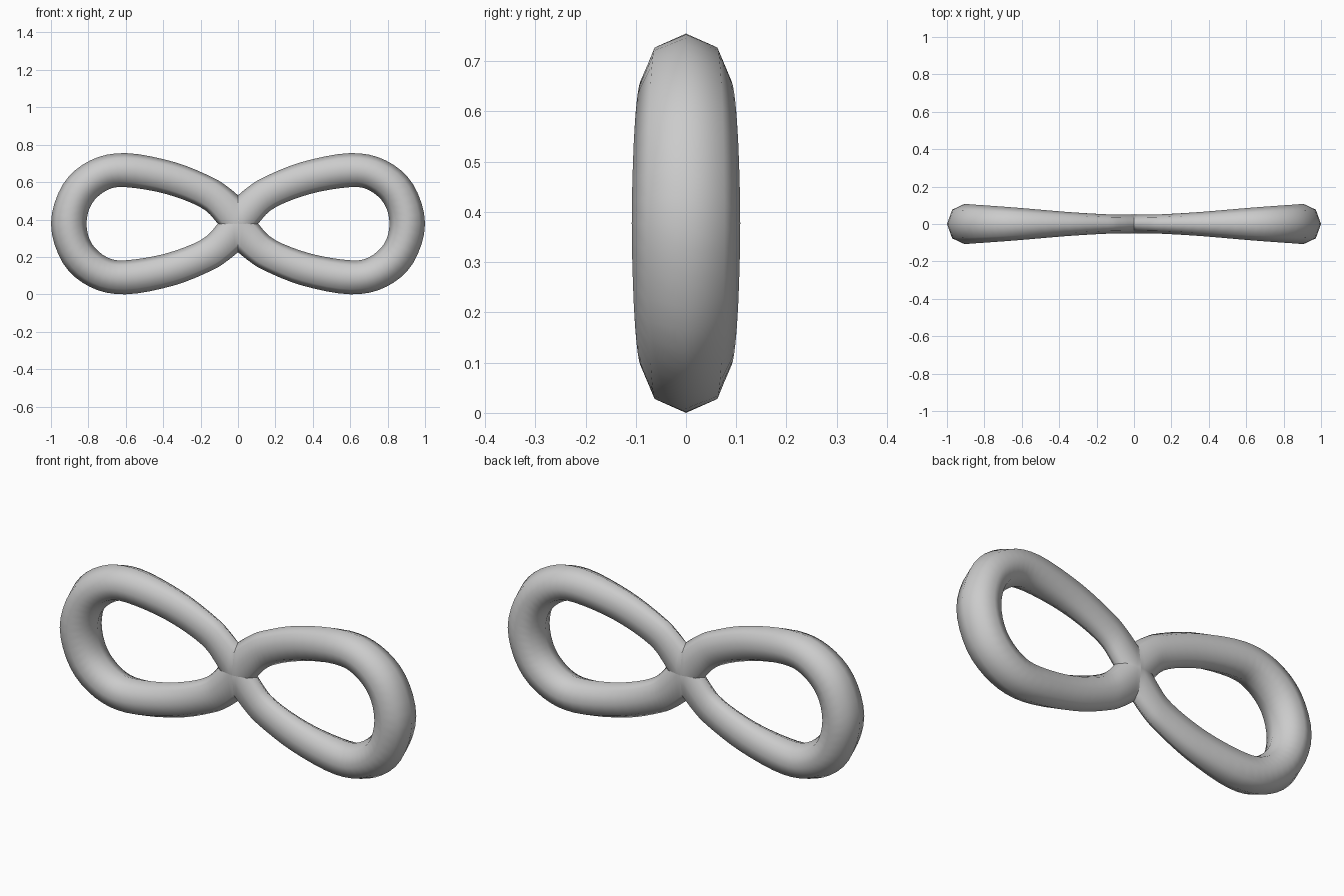
import bpy, bmesh, math
from mathutils import Vector

if "Cube" in bpy.data.objects:
    bpy.data.objects.remove(bpy.data.objects["Cube"])

MID = 0.3775   # height of the horizontal symmetry plane
SIDES = 8
STEPS = 4

# stations of the upper strand: outer x, outer z, inner x, inner z, half depth in y
upper = [
    (0.00, 0.530, 0.00, 0.228, 0.050),
    (0.06, 0.578, 0.11, 0.380, 0.051),
    (0.14, 0.627, 0.20, 0.465, 0.053),
    (0.34, 0.707, 0.39, 0.538, 0.065),
    (0.60, 0.755, 0.60, 0.573, 0.085),
    (0.79, 0.716, 0.70, 0.557, 0.096),
    (0.935, 0.590, 0.782, 0.484, 0.104),
    (1.00, MID, 0.81, MID, 0.108),
]
lower = [(a, 2 * MID - b, c, 2 * MID - d, e) for a, b, c, d, e in reversed(upper[:-1])]
stations = [Vector(s) for s in upper + lower]


def spline(pts, steps):
    """Catmull-Rom through the stations."""
    out = []
    for i in range(len(pts) - 1):
        p1, p2 = pts[i], pts[i + 1]
        p0 = pts[i - 1] if i else p1 * 2 - p2
        p3 = pts[i + 2] if i + 2 < len(pts) else p2 * 2 - p1
        for k in range(steps):
            t = k / steps
            out.append(0.5 * (p1 * 2 + (p2 - p0) * t
                              + (p0 * 2 - p1 * 5 + p2 * 4 - p3) * t ** 2
                              + (p1 * 3 - p0 - p2 * 3 + p3) * t ** 3))
    return out + [pts[-1]]


# right loop: eight-sided tube swept around the teardrop
bm = bmesh.new()
rings = []
for ox, oz, ix, iz, depth in spline(stations, STEPS):
    ring = []
    for k in range(SIDES):
        a = 2 * math.pi * k / SIDES
        u = 0.5 + 0.5 * math.cos(a)
        x = max(0.0, ix + (ox - ix) * u)
        ring.append(bm.verts.new((x, depth * math.sin(a), iz + (oz - iz) * u)))
    rings.append(ring)
for r0, r1 in zip(rings, rings[1:]):
    for k in range(SIDES):
        n = (k + 1) % SIDES
        bm.faces.new((r0[k], r0[n], r1[n], r1[k]))
bmesh.ops.recalc_face_normals(bm, faces=bm.faces)
for f in bm.faces:
    f.smooth = True

mesh = bpy.data.meshes.new("infinity_loop")
bm.to_mesh(mesh)
bm.free()
obj = bpy.data.objects.new("infinity_loop", mesh)
bpy.context.collection.objects.link(obj)

# left loop mirrored, keeping the crease at the crossing
mirror = obj.modifiers.new("mirror", 'MIRROR')
mirror.use_axis = (True, False, False)
mirror.use_mirror_merge = False
